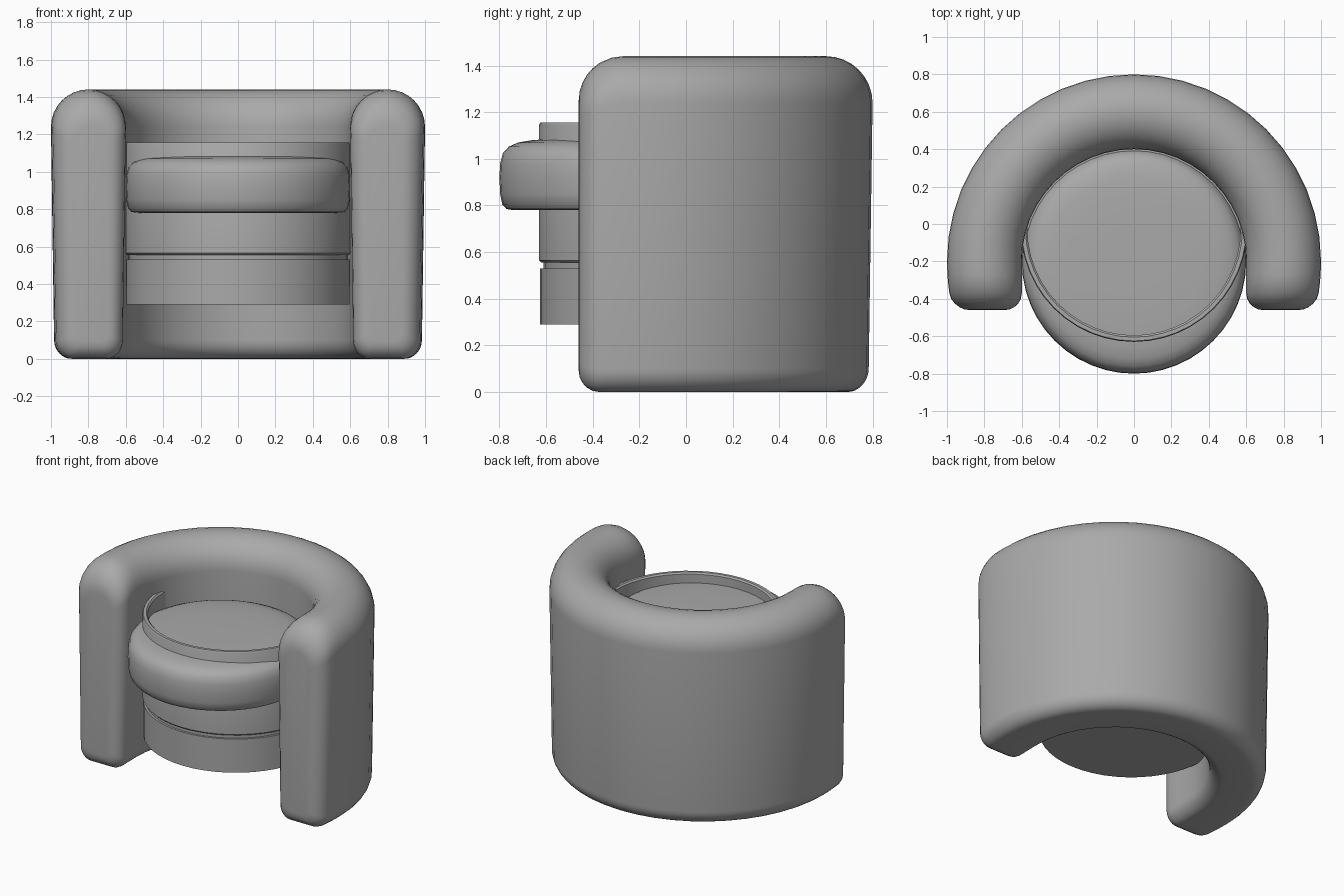
import bpy
import bmesh
from math import sin, cos, pi, sqrt, radians

cube = bpy.data.objects.get("Cube")
if cube:
    bpy.data.objects.remove(cube, do_unlink=True)

# Single upholstery colour
GREY = (0.4, 0.4, 0.4, 1.0)
grey = bpy.data.materials.new("grey_fabric")
grey.use_nodes = True
grey.diffuse_color = GREY
grey.node_tree.nodes["Principled BSDF"].inputs["Base Color"].default_value = GREY

CENTRE_Y = -0.2   # centre of the curved shell and the cushion
ARM = 0.26        # length of the arms in front of that centre


def add_object(name, bm, angle=35):
    bmesh.ops.recalc_face_normals(bm, faces=bm.faces)
    mesh = bpy.data.meshes.new(name)
    bm.to_mesh(mesh)
    bm.free()
    mesh.shade_smooth()
    mesh.set_sharp_from_angle(angle=radians(angle))
    mesh.materials.append(grey)
    obj = bpy.data.objects.new(name, mesh)
    bpy.context.collection.objects.link(obj)
    return obj


def skin(bm, rings):
    """Bridge successive closed rings of points and cap both ends."""
    loops = [[bm.verts.new(p) for p in ring] for ring in rings]
    n = len(loops[0])
    for a, b in zip(loops, loops[1:]):
        for i in range(n):
            j = (i + 1) % n
            bm.faces.new((a[i], a[j], b[j], b[i]))
    bm.faces.new(loops[0])
    bm.faces.new(loops[-1])


def lathe(name, profile, y, segments=48):
    """Round part from (radius, height) points, bottom to top."""
    bm = bmesh.new()
    turns = [2 * pi * i / segments for i in range(segments)]
    skin(bm, [[(r * cos(t), y + r * sin(t), z) for t in turns] for r, z in profile])
    return add_object(name, bm)


def rounding(e, radius):
    """Inset of a rounded edge at distance e from the end."""
    if e >= radius:
        return 0.0
    return radius - sqrt(radius ** 2 - (radius - e) ** 2)


def section(e):
    """Shell cross-section as (radius, height), e being distance from the arm tip."""
    side = rounding(e, 0.09)
    inner = 0.6 + side
    outer = 1.0 - side - 0.03 * max(0.0, 1 - e / ARM) ** 2
    low, high = rounding(e, 0.09), 1.44 - rounding(e, 0.19)
    half = (outer - inner) / 2
    foot = half * 0.5
    corners = [(outer - foot, low + foot, foot, -pi / 2),
               (outer - half, high - half, half, 0),
               (inner + half, high - half, half, pi / 2),
               (inner + foot, low + foot, foot, pi)]
    points = []
    for r, z, rad, start in corners:
        for i in range(9):
            if start == pi / 2 and i == 0:
                continue
            a = start + i * pi / 16
            points.append((r + rad * cos(a), z + rad * sin(a)))
    # slight taper toward the floor
    mid = (inner + outer) / 2
    return [(r + (mid - r) * 0.09 * max(0.0, 1 - z / 1.2), z) for r, z in points]


# Curved back and arms: one rounded section swept around the seat
steps = (0, 0.004, 0.015, 0.035, 0.06, 0.09, 0.14, 0.19)


def arm_rings(side):
    return [[(side * r, CENTRE_Y - ARM + e, z) for r, z in section(e)] for e in steps]


ARC = 24
rings = arm_rings(1)
for k in range(ARC + 1):
    a = pi * k / ARC
    rings.append([(r * cos(a), CENTRE_Y + r * sin(a), z) for r, z in section(ARM)])
rings += reversed(arm_rings(-1))
bm = bmesh.new()
skin(bm, rings)
add_object("back_and_arms", bm, 50)

# Stacked round base with a narrow groove between the drums
BASE_Y = -0.025
lathe("lower_drum", [(0.6, 0.29), (0.6, 0.53)], BASE_Y)
lathe("groove", [(0.585, 0.5), (0.585, 0.58)], BASE_Y)

# Upper drum rises past the cushion as a thin rim
lathe("upper_drum_and_rim",
      [(0.595, 0.555), (0.605, 0.565), (0.605, 1.145), (0.6, 1.155),
       (0.58, 1.155), (0.57, 1.145), (0.57, 1.0)], BASE_Y)

# Soft seat cushion
lathe("seat_cushion",
      [(0.54, 0.78), (0.57, 0.785), (0.588, 0.805), (0.597, 0.85), (0.6, 0.92),
       (0.597, 0.98), (0.585, 1.025), (0.56, 1.052), (0.52, 1.07),
       (0.46, 1.08), (0.36, 1.087), (0.2, 1.09)], CENTRE_Y)
